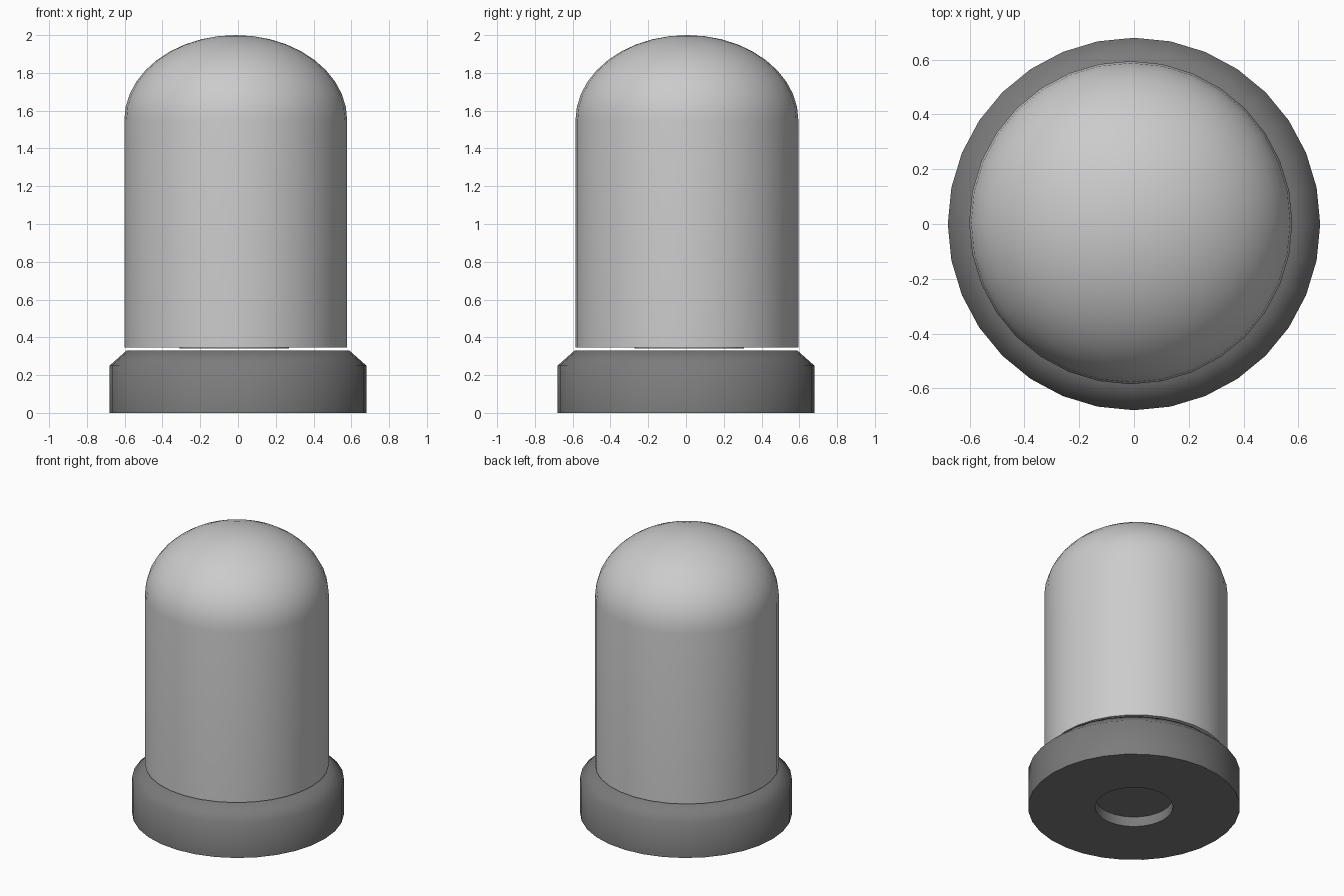
import bpy, bmesh, math

if "Cube" in bpy.data.objects:
    bpy.data.objects.remove(bpy.data.objects["Cube"])

SIDES = 32


def lathe(name, profile, center=(0, 0), angle=60):
    """Spin an (r, z) profile around a vertical axis; r = 0 closes to a pole."""
    bm = bmesh.new()
    rings = []
    for r, z in profile:
        if r == 0:
            rings.append([bm.verts.new((0, 0, z))] * SIDES)
        else:
            rings.append([bm.verts.new((r * math.cos(2 * math.pi * i / SIDES),
                                        r * math.sin(2 * math.pi * i / SIDES), z))
                          for i in range(SIDES)])
    for a, b in zip(rings, rings[1:]):
        for i in range(SIDES):
            j = (i + 1) % SIDES
            bm.faces.new(list(dict.fromkeys((a[i], a[j], b[j], b[i]))))
    bmesh.ops.recalc_face_normals(bm, faces=bm.faces)
    mesh = bpy.data.meshes.new(name)
    bm.to_mesh(mesh)
    bm.free()
    obj = bpy.data.objects.new(name, mesh)
    obj.location = (center[0], center[1], 0)
    bpy.context.collection.objects.link(obj)
    bpy.ops.object.select_all(action='DESELECT')
    obj.select_set(True)
    bpy.context.view_layer.objects.active = obj
    bpy.ops.object.shade_smooth_by_angle(angle=math.radians(angle))
    return obj


# Base: chamfered disc with a shallow round recess underneath
base = lathe("base", [(0, 0.07), (0.25, 0.07), (0.25, 0), (0.68, 0),
                      (0.68, 0.25), (0.59, 0.33), (0, 0.33)])
dark = bpy.data.materials.new("dark_grey")
dark.diffuse_color = (0.2, 0.2, 0.2, 1)
dark.use_nodes = True
dark.node_tree.nodes["Principled BSDF"].inputs["Base Color"].default_value = dark.diffuse_color
base.data.materials.append(dark)

# Cover: straight wall with a slightly flattened domed top
R, SHOULDER, TOP, STEPS = 0.59, 1.55, 2.0, 10
dome = [(R * math.cos(k * math.pi / 2 / STEPS),
         SHOULDER + (TOP - SHOULDER) * math.sin(k * math.pi / 2 / STEPS))
        for k in range(STEPS)]
lathe("dome_cover", [(0, 0.345), (R, 0.345)] + dome + [(0, TOP)], (-0.012, 0.005))

# Plug: thin disc just showing below the cover
lathe("inner_plug", [(0, 0.34), (0.29, 0.34), (0.29, 0.38), (0, 0.38)], (-0.02, 0.018))
